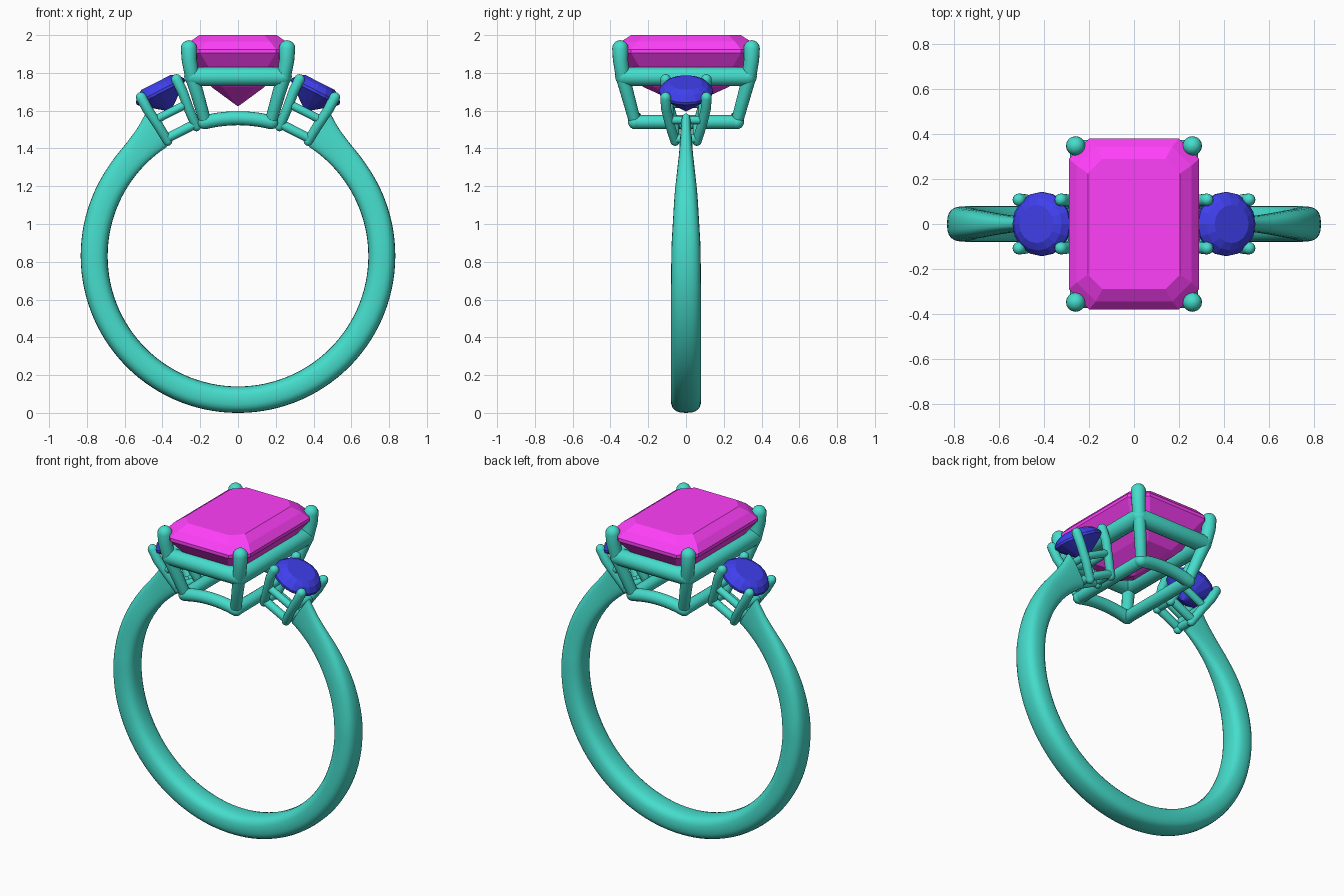
import bpy, bmesh, math
from mathutils import Vector, Matrix

if "Cube" in bpy.data.objects:
    bpy.data.objects.remove(bpy.data.objects["Cube"])


def material(name, rgb):
    m = bpy.data.materials.new(name)
    m.diffuse_color = (*rgb, 1)
    m.use_nodes = True
    m.node_tree.nodes["Principled BSDF"].inputs["Base Color"].default_value = m.diffuse_color
    return m


METAL = material("teal_metal", (0.06, 0.72, 0.6))
PINK = material("magenta_gem", (1.0, 0.05, 0.95))
BLUE = material("blue_gem", (0.05, 0.05, 0.85))


def finish(bm, name, mat, smooth=True):
    bmesh.ops.recalc_face_normals(bm, faces=bm.faces)
    me = bpy.data.meshes.new(name)
    bm.to_mesh(me)
    bm.free()
    me.materials.append(mat)
    ob = bpy.data.objects.new(name, me)
    bpy.context.collection.objects.link(ob)
    if smooth:
        bpy.ops.object.select_all(action='DESELECT')
        ob.select_set(True)
        bpy.context.view_layer.objects.active = ob
        bpy.ops.object.shade_smooth_by_angle(angle=math.radians(50))
    return ob


def loft(bm, loops):
    """Skin a list of equally long point loops and cap both ends."""
    rows = [[bm.verts.new(p) for p in lp] for lp in loops]
    n = len(rows[0])
    for a, b in zip(rows, rows[1:]):
        for i in range(n):
            j = (i + 1) % n
            bm.faces.new((a[i], a[j], b[j], b[i]))
    bm.faces.new(rows[0])
    bm.faces.new(rows[-1])
    return rows


def tube(bm, pts, r0, r1=None, sides=16):
    """Round wire through pts with domed ends, radius r0 to r1."""
    r1 = r1 or r0
    pts = [Vector(p) for p in pts]
    n = len(pts)
    d0 = (pts[1] - pts[0]).normalized()
    ref = Vector((0, 0, 1)) if abs(d0.z) < 0.6 else Vector((0, 1, 0))
    rings = []
    for i, p in enumerate(pts):
        t = (pts[min(i + 1, n - 1)] - pts[max(i - 1, 0)]).normalized()
        r = r0 + (r1 - r0) * i / (n - 1)
        dome = [math.radians(a) for a in (85, 65, 45, 22)]
        if i == 0:
            rings += [(p - t * r * math.sin(a), t, r * math.cos(a)) for a in dome]
        rings.append((p, t, r))
        if i == n - 1:
            rings += [(p + t * r * math.sin(a), t, r * math.cos(a)) for a in dome[::-1]]
    loops = []
    for p, t, r in rings:
        u = t.cross(ref).normalized()
        v = t.cross(u)
        loops.append([p + r * (u * math.cos(k * math.tau / sides) + v * math.sin(k * math.tau / sides))
                      for k in range(sides)])
    loft(bm, loops)


def lerp_table(x, table):
    for (x0, y0), (x1, y1) in zip(table, table[1:]):
        if x <= x1:
            f = (x - x0) / (x1 - x0)
            return y0 + (y1 - y0) * f
    return table[-1][1]


# Band: open ring, slimming and rising at the shoulders
CZ, RIN = 0.83, 0.69
WIDTH = [(33, .027), (47, .038), (64, .06), (86, .077), (105, .08), (180, .08)]
OUTER = [(33, .90), (36, .875), (40, .852), (46, .838), (55, .834), (180, .83)]
bm = bmesh.new()
loops = []
for i in range(99):
    a = 33 + 294 * i / 98
    s = min(a, 360 - a)
    w, ro = lerp_table(s, WIDTH), lerp_table(s, OUTER)
    mid, half = (ro + RIN) / 2, (ro - RIN) / 2
    ar = math.radians(a)
    lp = []
    for k in range(24):
        c, sn = math.cos(k * math.tau / 24), math.sin(k * math.tau / 24)
        rad = mid + half * math.copysign(abs(c) ** .75, c)
        y = w * math.copysign(abs(sn) ** .75, sn)
        lp.append((rad * math.sin(ar), y, CZ + rad * math.cos(ar)))
    loops.append(lp)
loft(bm, loops)
finish(bm, "band", METAL)

# Centre head: four prongs, gallery rail and arched base frame
bm = bmesh.new()
for sx in (-1, 1):
    for sy in (-1, 1):
        path = [(.172, .268, 1.535), (.213, .308, 1.68), (.243, .335, 1.78), (.258, .347, 1.87), (.26, .348, 1.93)]
        tube(bm, [(sx * x, sy * y, z) for x, y, z in path], .032, .043)
finish(bm, "centre_prongs", METAL)

bm = bmesh.new()
for s in (-1, 1):
    tube(bm, [(-.235, s * .325, 1.78), (.235, s * .325, 1.78)], .05)
    tube(bm, [(s * .235, -.325, 1.78), (s * .235, .325, 1.78)], .05)
finish(bm, "centre_gallery_rail", METAL)

bm = bmesh.new()
for s in (-1, 1):
    arch = [(.73 * math.sin(t), s * .27, CZ + .73 * math.cos(t))
            for t in [math.radians(-14 + 28 * i / 10) for i in range(11)]]
    tube(bm, arch, .037)
    tube(bm, [(s * .175, -.27, 1.54), (s * .175, .27, 1.54)], .037)
finish(bm, "centre_base_frame", METAL)


# Centre stone: cut-corner rectangle in steps
def octagon(x, y, c, z):
    return [(x, y - c, z), (x - c, y, z), (c - x, y, z), (-x, y - c, z),
            (-x, c - y, z), (c - x, -y, z), (x - c, -y, z), (x, c - y, z)]


bm = bmesh.new()
loft(bm, [octagon(.205, .29, .065, 2.0), octagon(.255, .345, .085, 1.965), octagon(.29, .38, .09, 1.925),
          octagon(.29, .38, .09, 1.905), octagon(.235, .325, .08, 1.83), octagon(.14, .225, .055, 1.725),
          octagon(.004, .006, .002, 1.625)])
finish(bm, "centre_stone", PINK, False)

# Side heads and round stones, built level then tilted outward
for sx, side in ((-1, "left"), (1, "right")):
    M = Matrix.Translation((sx * .41, 0, 1.70)) @ Matrix.Rotation(sx * math.radians(27), 4, 'Y')
    bm = bmesh.new()
    for u in (-1, 1):
        for v in (-1, 1):
            tube(bm, [(u * .085, v * .058, -.25), (u * .092, v * .085, -.15),
                      (u * .104, v * .105, -.05), (u * .105, v * .108, .02)], .025, .028)
    for s in (-1, 1):
        tube(bm, [(-.085, s * .06, -.235), (.085, s * .06, -.235)], .025)
        tube(bm, [(-.095, s * .088, -.12), (.095, s * .088, -.12)], .022)
        tube(bm, [(s * .085, -.06, -.235), (s * .085, .06, -.235)], .025)
        tube(bm, [(s * .095, -.088, -.12), (s * .095, .088, -.12)], .022)
    bm.transform(M)
    finish(bm, side + "_side_head", METAL)

    bm = bmesh.new()
    loops = []
    for r, z in ((.085, .055), (.118, .038), (.143, .008), (.143, -.006), (.075, -.06), (.003, -.115)):
        loops.append([(r * math.cos(k * math.tau / 16), r * math.sin(k * math.tau / 16), z) for k in range(16)])
    loft(bm, loops)
    bm.transform(M)
    finish(bm, side + "_side_stone", BLUE, False)
